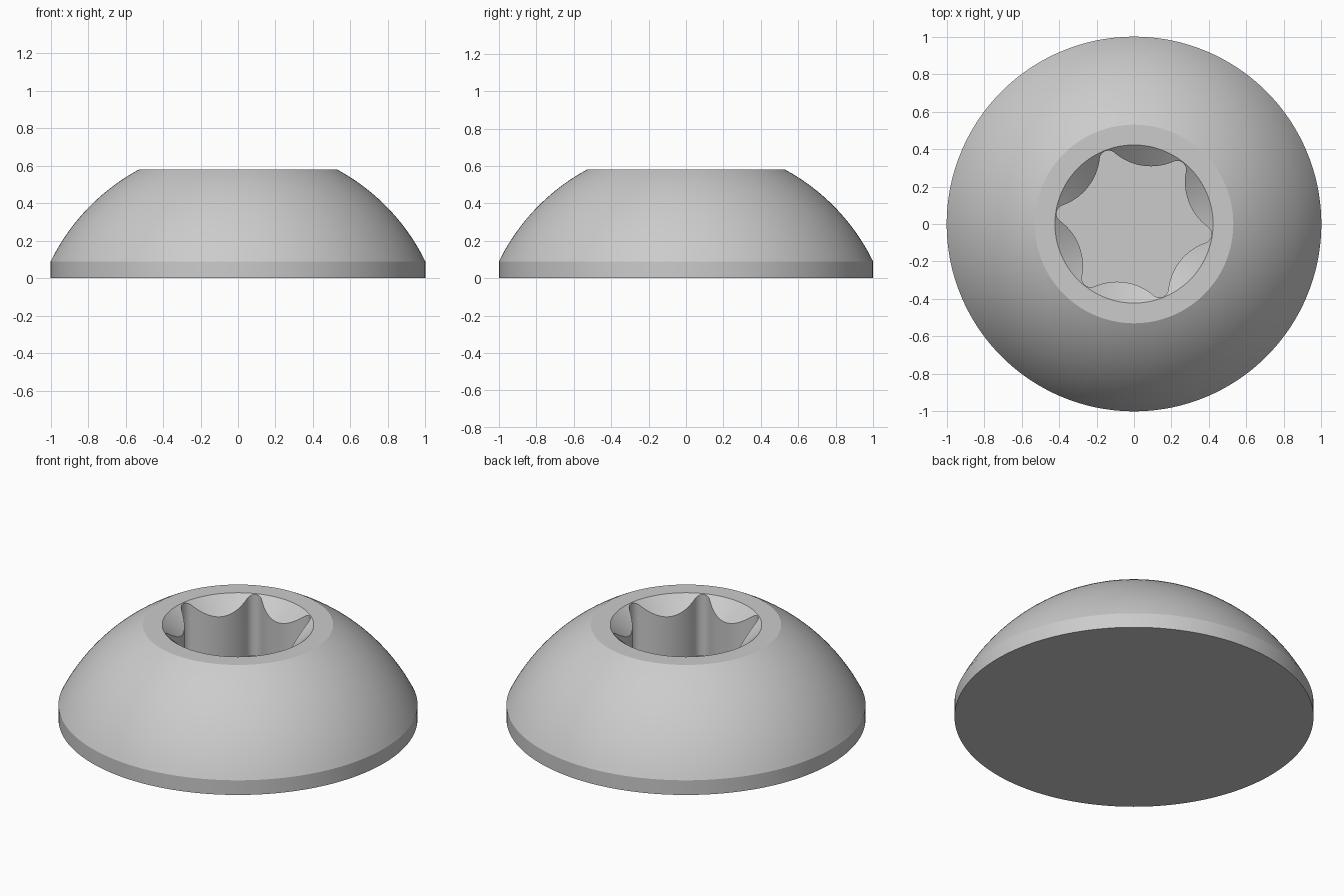
import bpy
import bmesh
from math import sin, cos, sqrt, atan2, asin, pi, radians

cube = bpy.data.objects.get("Cube")
if cube:
    bpy.data.objects.remove(cube, do_unlink=True)

# Main sizes
SEGMENTS = 480
HEIGHT, BAND = 0.58, 0.09
TOP_RADIUS, RIM_RADIUS = 0.53, 0.422
FLOOR_Z, CHAMFER_SLOPE = 0.2, 0.85
TIP_RADIUS, VALLEY_RADIUS, TIP_ROUND = 0.418, 0.315, 0.048
TWIST = radians(-8.5)

# Six-lobed socket: small tip arcs tangent to large inward arcs
tip_c = TIP_RADIUS - TIP_ROUND
half = pi / 6
bulge = ((VALLEY_RADIUS**2 + tip_c**2 - 2 * VALLEY_RADIUS * tip_c * cos(half) - TIP_ROUND**2)
         / (2 * (TIP_ROUND - VALLEY_RADIUS + tip_c * cos(half))))
valley_c = VALLEY_RADIUS + bulge
share = TIP_ROUND / (TIP_ROUND + bulge)
join = atan2(share * valley_c * sin(half),
             tip_c + share * (valley_c * cos(half) - tip_c))


def socket_radius(angle):
    t = (angle - TWIST) % (2 * half)
    t = min(t, 2 * half - t)
    if t < join:
        return tip_c * cos(t) + sqrt(max(0, TIP_ROUND**2 - (tip_c * sin(t))**2))
    u = half - t
    return valley_c * cos(u) - sqrt(max(0, bulge**2 - (valley_c * sin(u))**2))


# Domed outside profile: an arc centred on the axis
centre_z = ((HEIGHT**2 + TOP_RADIUS**2 - 1 - BAND**2) / (2 * (HEIGHT - BAND)))
sphere_r = sqrt(1 + (BAND - centre_z)**2)
start, end = asin(1 / sphere_r), asin(TOP_RADIUS / sphere_r)
profile = [(1, 0)]
for i in range(21):
    a = start + (end - start) * i / 20
    profile.append((sphere_r * sin(a), centre_z + sphere_r * cos(a)))
profile.append((RIM_RADIUS, HEIGHT))

bm = bmesh.new()
angles = [2 * pi * i / SEGMENTS for i in range(SEGMENTS)]


def ring(point):
    verts = []
    for a in angles:
        r, z = point(a)
        verts.append(bm.verts.new((r * cos(a), r * sin(a), z)))
    return verts


def socket_edge(a):
    r = socket_radius(a)
    return r, HEIGHT - (RIM_RADIUS - r) * CHAMFER_SLOPE


# Outside, top ring, countersink and socket walls
rings = [ring(lambda a, p=p: p) for p in profile]
rings.append(ring(socket_edge))
rings.append(ring(lambda a: (socket_radius(a), FLOOR_Z)))
for low, high in zip(rings, rings[1:]):
    for i in range(SEGMENTS):
        j = (i + 1) % SEGMENTS
        bm.faces.new((low[i], low[j], high[j], high[i]))

# Underside and socket floor
bm.faces.new(list(reversed(rings[0])))
bm.faces.new(rings[-1])

mesh = bpy.data.meshes.new("screw_head")
bm.to_mesh(mesh)
bm.free()
head = bpy.data.objects.new("screw_head", mesh)
bpy.context.collection.objects.link(head)

# Plain grey metal
grey = bpy.data.materials.new("plain_grey")
grey.use_nodes = True
colour = (0.6, 0.6, 0.6, 1)
grey.diffuse_color = colour
grey.node_tree.nodes["Principled BSDF"].inputs["Base Color"].default_value = colour
mesh.materials.append(grey)

bpy.ops.object.select_all(action='DESELECT')
head.select_set(True)
bpy.context.view_layer.objects.active = head
bpy.ops.object.shade_smooth_by_angle(angle=radians(22))
